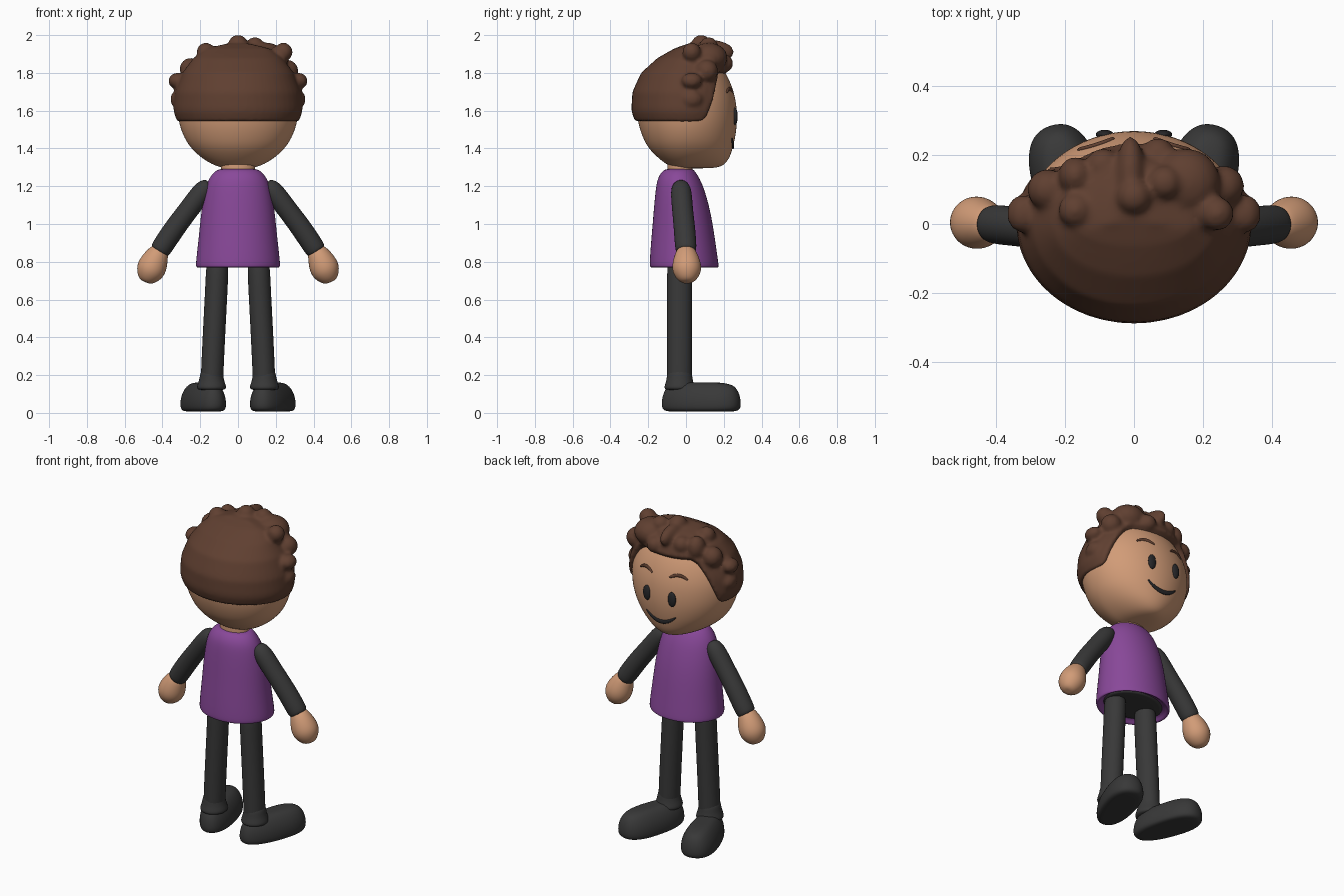
import bpy, bmesh, math
from mathutils import Vector, Matrix

cube = bpy.data.objects.get("Cube")
if cube:
    bpy.data.objects.remove(cube, do_unlink=True)


def material(name, *rgb):
    mat = bpy.data.materials.new(name)
    mat.use_nodes = True
    color = (*rgb, 1)
    mat.diffuse_color = color
    node = mat.node_tree.nodes["Principled BSDF"]
    node.inputs["Base Color"].default_value = color
    node.inputs["Roughness"].default_value = 0.8
    return mat


SKIN = material("skin", .64, .33, .185)
HAIR = material("brown_hair", .115, .05, .03)
PURPLE = material("purple_shirt", .25, .065, .32)
DARK = material("charcoal_cloth", .04, .04, .04)
INK = material("face_black", .02, .02, .022)


def add_object(name, bm, mat, levels=0):
    bmesh.ops.recalc_face_normals(bm, faces=bm.faces[:])
    mesh = bpy.data.meshes.new(name)
    bm.to_mesh(mesh)
    bm.free()
    mesh.materials.append(mat)
    mesh.polygons.foreach_set("use_smooth", [True] * len(mesh.polygons))
    obj = bpy.data.objects.new(name, mesh)
    bpy.context.collection.objects.link(obj)
    if levels:
        mod = obj.modifiers.new("smooth", "SUBSURF")
        mod.levels = mod.render_levels = levels
    return obj


def skin_rings(bm, rings):
    """Bridge equal rings of points and close both ends."""
    loops = [[bm.verts.new(p) for p in ring] for ring in rings]
    for a, b in zip(loops, loops[1:]):
        for i in range(len(a)):
            j = (i + 1) % len(a)
            bm.faces.new((a[i], a[j], b[j], b[i]))
    for loop in (loops[0], loops[-1]):
        center = bm.verts.new(sum((v.co for v in loop), Vector()) / len(loop))
        for i, v in enumerate(loop):
            bm.faces.new((v, loop[(i + 1) % len(loop)], center))


def loft(name, rings, mat, levels=2):
    bm = bmesh.new()
    skin_rings(bm, rings)
    return add_object(name, bm, mat, levels)


def angles(n):
    return [math.tau * i / n for i in range(n)]


def oval(z, rx, back, front, cy=None, n=24):
    """Level oval ring with separate back and front depths."""
    cy = (back + front) / 2 if cy is None else cy
    return [Vector((rx * math.cos(a),
                    cy + math.sin(a) * (front - cy if math.sin(a) > 0 else cy - back), z))
            for a in angles(n)]


def tube(name, path, sizes, mat, levels=2, n=12):
    """Tube along a path; sizes are (half width, half depth in y)."""
    pts = [Vector(p) for p in path]
    rings = []
    for i, (p, (w, d)) in enumerate(zip(pts, sizes)):
        t = pts[min(i + 1, len(pts) - 1)] - pts[max(i - 1, 0)]
        side = t.cross(Vector((0, 1, 0))).normalized()
        depth = side.cross(t).normalized()
        rings.append([p + side * w * math.cos(a) + depth * d * math.sin(a) for a in angles(n)])
    return loft(name, rings, mat, levels)


def ball(bm, center, size, tilt=0):
    m = Matrix.Translation(center) @ Matrix.Rotation(tilt, 4, "Y") @ Matrix.Diagonal((*size, 1))
    bmesh.ops.create_uvsphere(bm, u_segments=20, v_segments=12, radius=1, matrix=m)


# Head: rows are height, half width, back, front
head_rows = [(1.295, .06, -.04, .14), (1.305, .12, -.09, .2), (1.35, .197, -.15, .234),
             (1.4, .25, -.2, .249), (1.45, .285, -.228, .262), (1.53, .317, -.257, .274),
             (1.62, .325, -.265, .272), (1.7, .315, -.26, .257), (1.8, .27, -.215, .217),
             (1.88, .19, -.13, .15), (1.92, .1, -.06, .08)]
head = loft("head", [oval(*row, cy=0) for row in head_rows], SKIN)
loft("neck", [oval(z, .09, -.1, .035) for z in (1.2, 1.28, 1.31, 1.36)], SKIN, 1)

# Hair cap with a hairline that rises over the forehead
hair_rows = [(1.53, .318, -.266, .278), (1.6, .343, -.29, .285), (1.7, .334, -.284, .275),
             (1.8, .295, -.238, .245), (1.88, .235, -.15, .215), (1.93, .165, -.06, .18),
             (1.955, .06, .01, .1)]


def hair_point(a, z):
    for lo, hi in zip(hair_rows, hair_rows[1:]):
        if z <= hi[0]:
            break
    f = min(1, (z - lo[0]) / (hi[0] - lo[0]))
    rx, back, front = (p + (q - p) * f for p, q in zip(lo[1:], hi[1:]))
    s = math.sin(a)
    return Vector((rx * math.cos(a), s * (front if s > 0 else -back), z))


def hairline(a):
    t = min(1, max(0, (math.sin(a) - .3) / .5))
    return 1.54 + .28 * t * t * (3 - 2 * t)


bm = bmesh.new()
steps = 16
skin_rings(bm, [[hair_point(a, hairline(a) + (1.955 - hairline(a)) * k / steps)
                 for a in angles(48)] for k in range(steps + 1)])

# Curls: long front locks, then round tufts
for center, size in [((-.01, .13, 1.91), (.045, .125, .065)),
                     ((.15, .12, 1.88), (.1, .1, .08)),
                     ((.21, .04, 1.88), (.055, .06, .06)),
                     ((-.17, .14, 1.87), (.05, .055, .07))]:
    ball(bm, center, size)
for x, y, z, r in [(0, .08, 1.95, .052), (.09, .12, 1.94, .05), (-.17, .04, 1.91, .05),
                   (.24, .03, 1.91, .05), (-.25, .1, 1.82, .06), (.26, .11, 1.81, .06),
                   (.07, .2, 1.85, .05), (-.09, .17, 1.88, .05)]:
    ball(bm, (x, y, z), (r, r, r))
for s in (-1, 1):
    ball(bm, (s * .325, .03, 1.76), (.045, .055, .04), s * .5)
    ball(bm, (s * .315, .03, 1.66), (.043, .06, .05))
hair = add_object("hair", bm, HAIR)
remesh = hair.modifiers.new("blend", "REMESH")
remesh.mode, remesh.voxel_size, remesh.use_smooth_shade = "VOXEL", .011, True
relax = hair.modifiers.new("relax", "SMOOTH")
relax.factor, relax.iterations = .5, 5

# Face details laid on the head surface
bpy.context.view_layer.update()
face = head.evaluated_get(bpy.context.evaluated_depsgraph_get())


def on_face(x, z):
    return face.ray_cast(Vector((x, 1, z)), Vector((0, -1, 0)))[1]


fractions = [i / 4 - 1 for i in range(9)]
mouth = [on_face(.1 * f, 1.41 + .045 * f * f) for f in fractions]
tube("mouth", mouth, [(.004 + .011 * (1 - f * f), .007) for f in fractions], INK, 1)
for s, side in ((1, "left"), (-1, "right")):
    bm = bmesh.new()
    ball(bm, on_face(s * .085, 1.57), (.026, .014, .046))
    add_object(side + "_eye", bm, INK)
    brow = [on_face(s * (.11 + .052 * f), 1.715 - .02 * f * f) for f in fractions]
    tube(side + "_eyebrow", brow, [(.005 + .006 * (1 - f * f), .007) for f in fractions], HAIR, 1)

# Shirt with a turned-in hem, and the hips inside it
shirt_rows = [(.8, .19, -.155, .14), (.772, .205, -.175, .16), (.768, .224, -.193, .175),
              (.79, .226, -.195, .174), (.9, .213, -.187, .158), (1, .203, -.178, .143),
              (1.1, .192, -.17, .123), (1.2, .172, -.16, .093), (1.25, .15, -.148, .068),
              (1.285, .118, -.122, .045), (1.292, .09, -.1, .03)]
loft("shirt", [oval(*row) for row in shirt_rows], PURPLE)
loft("hips", [oval(z, .185, -.15, .13) for z in (.785, .79, .85)], DARK, 1)

# Limbs, one pair per side
for s, side in ((1, "left"), (-1, "right")):
    arm = [(.15, -.03, 1.215), (.18, -.026, 1.185), (.25, -.02, 1.09),
           (.335, -.008, .98), (.41, 0, .865), (.418, 0, .853)]
    widths = [.035, .058, .056, .058, .059, .05]
    tube(side + "_sleeve", [(s * x, y, z) for x, y, z in arm],
         [(w, w * 1.02) for w in widths], DARK)
    hand = [(.405, 0, .87), (.425, 0, .84), (.447, .003, .79), (.468, .005, .745),
            (.487, .005, .705), (.492, .005, .693)]
    widths = [.045, .062, .08, .08, .05, .025]
    tube(side + "_hand", [(s * x, y, z) for x, y, z in hand], [(w, w) for w in widths], SKIN)
    leg = [(.108, .82), (.112, .7), (.128, .4), (.137, .2), (.14, .1)]
    tube(side + "_leg", [(s * x, -.034, z) for x, z in leg], [(.062, .069)] * len(leg), DARK)

    # Boot: rows are height, half length, half width; toe turned out
    turn = Matrix.Rotation(-s * .3, 4, "Z")
    rings = []
    for z, length, width in [(.01, .16, .06), (.012, .2, .09), (.03, .219, .103),
                             (.08, .216, .101), (.12, .203, .086), (.15, .18, .064),
                             (.164, .12, .04)]:
        ring = []
        for a in angles(24):
            c, d = math.cos(a), math.sin(a)
            p = Vector((width * math.copysign(abs(c) ** .85, c) * (1 + .14 * d),
                        length * math.copysign(abs(d) ** .85, d), z))
            ring.append(turn @ p + Vector((s * .178, .08, -.003)))
        rings.append(ring)
    loft(side + "_boot", rings, DARK)
    tube(side + "_ankle", [(s * .14, -.034, z) for z in (.23, .18, .15, .12)],
         [(.06, .066), (.066, .071), (.078, .08), (.085, .09)], DARK)
